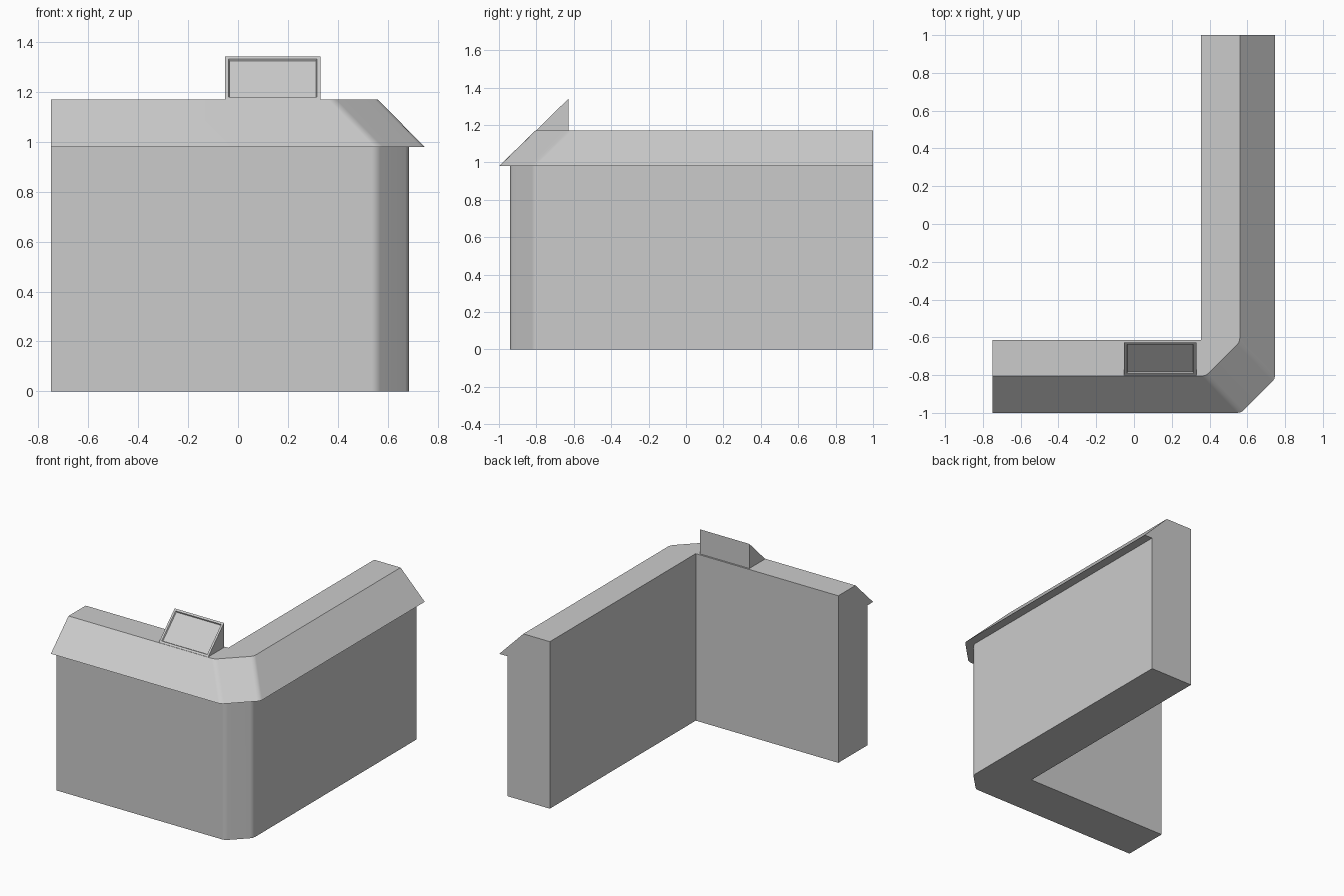
import bpy, bmesh
from mathutils import Vector

if "Cube" in bpy.data.objects:
    bpy.data.objects.remove(bpy.data.objects["Cube"])

X_END, Y_END, R = -0.75, 1.0, 0.02


def rail(y, x, xa, z):
    """L-shaped path: front run at y, side run at x, chamfer starting at xa."""
    yb = y + (x - xa)
    a, b = Vector((xa, y, z)), Vector((x, yb, z))
    start, end = Vector((X_END, y, z)), Vector((x, Y_END, z))
    pts = [start]
    for p, c, n in ((start, a, b), (a, b, end)):
        if (b - a).length < 1e-5:            # plain inner corner
            pts += [c] * 3
            continue
        p0 = c + (p - c).normalized() * R    # softened chamfer edge
        p2 = c + (n - c).normalized() * R
        pts += [p0, p0 * 0.25 + c * 0.5 + p2 * 0.25, p2]
    return pts + [end]


def finish(name, bm, smooth):
    bmesh.ops.remove_doubles(bm, verts=bm.verts, dist=1e-5)
    bmesh.ops.recalc_face_normals(bm, faces=bm.faces)
    me = bpy.data.meshes.new(name)
    bm.to_mesh(me)
    bm.free()
    ob = bpy.data.objects.new(name, me)
    bpy.context.collection.objects.link(ob)
    if smooth:
        bpy.ops.object.select_all(action='DESELECT')
        ob.select_set(True)
        bpy.context.view_layer.objects.active = ob
        bpy.ops.object.shade_smooth_by_angle(angle=0.55)
        mod = ob.modifiers.new("weighted", 'WEIGHTED_NORMAL')
        mod.keep_sharp = True
    return ob


def sweep(name, profile):
    """Skin the rails of an open profile and cap both ends."""
    bm = bmesh.new()
    rails = [[bm.verts.new(p) for p in rail(*q)] for q in profile]
    for r, s in zip(rails, rails[1:]):
        for i in range(len(r) - 1):
            bm.faces.new((r[i], r[i + 1], s[i + 1], s[i]))
    for i in (0, -1):
        bm.faces.new([r[i] for r in rails])
    return finish(name, bm, True)


INNER = (-0.615, 0.355, 0.355)
WALL = (-0.94, 0.685, 0.555)
EAVE = (-1.0, 0.747, 0.567)
RIDGE = (-0.805, 0.56, 0.38)

# Corner wall, open where the roof sits on it
sweep("wall", [WALL + (0.98,), WALL + (0,), INNER + (0,), INNER + (0.98,)])

# Roof cap with overhanging eave, sloped front and flat top
sweep("roof", [WALL + (0.98,), EAVE + (0.98,), RIDGE + (1.17,),
               INNER + (1.17,), INNER + (0.98,)])

# Wedge-shaped skylight with a recessed pane
bm = bmesh.new()
tri = [(-0.802, 1.17), (-0.627, 1.342), (-0.627, 1.17)]
left, right = [[bm.verts.new((x, y, z)) for y, z in tri] for x in (-0.052, 0.33)]
bm.faces.new(left)
bm.faces.new(right[::-1])
for i in range(3):
    j = (i + 1) % 3
    bm.faces.new((left[i], right[i], right[j], left[j]))
bmesh.ops.recalc_face_normals(bm, faces=bm.faces)
slope = [f for f in bm.faces if f.normal.y < -0.5 and f.normal.z > 0.5]
bmesh.ops.inset_region(bm, faces=slope, thickness=0.02)
bmesh.ops.inset_region(bm, faces=slope, thickness=0.006, depth=-0.008)
finish("skylight", bm, False)
